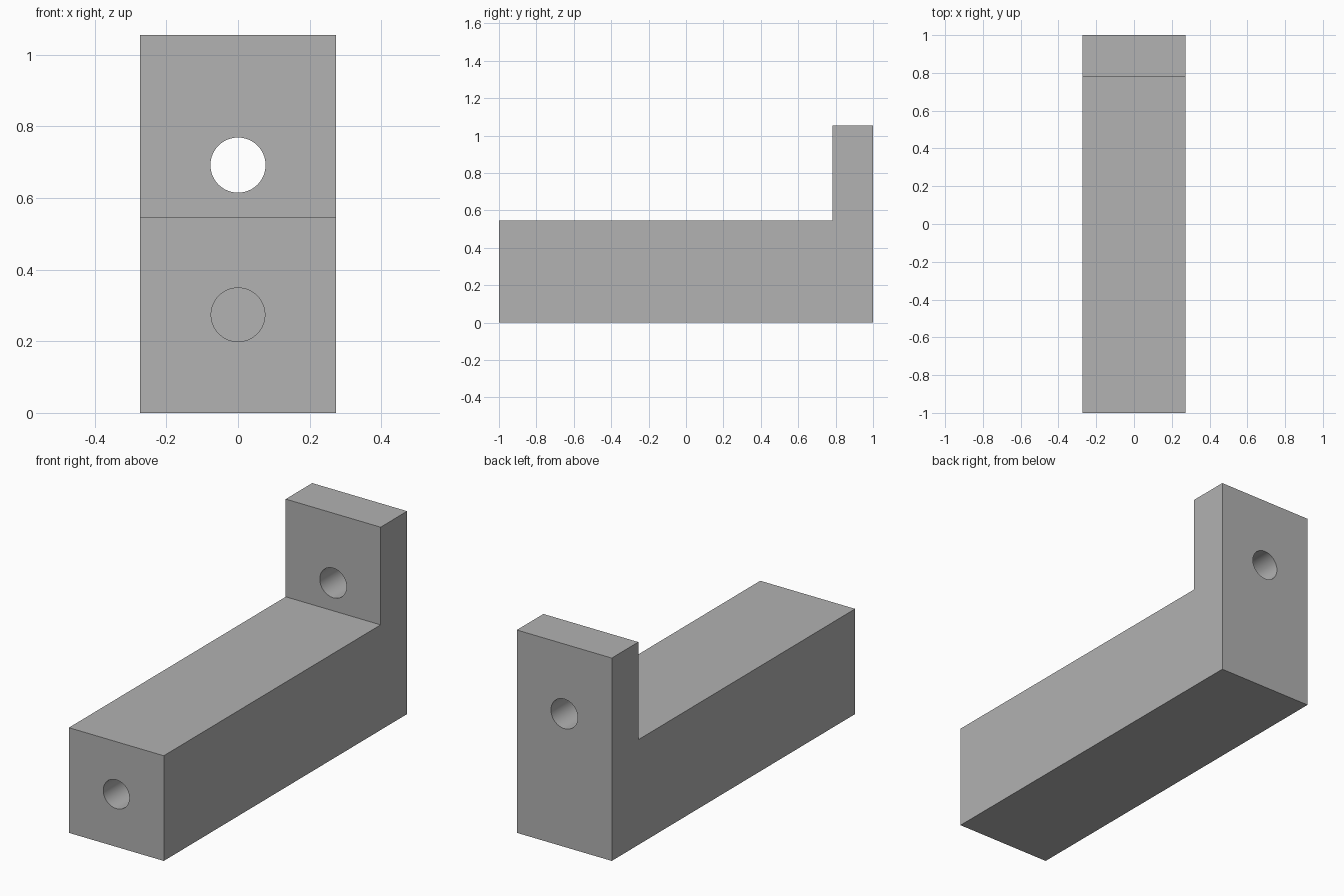
import bpy
import bmesh
import math

cube = bpy.data.objects.get("Cube")
if cube:
    bpy.data.objects.remove(cube, do_unlink=True)

HALF_WIDTH = 0.273
STEP_Z, TOP_Z, FLANGE_Y = 0.547, 1.055, 0.782

grey = bpy.data.materials.new("plain grey")
grey.use_nodes = True
colour = (0.445, 0.445, 0.445, 1)
grey.diffuse_color = colour
grey.node_tree.nodes["Principled BSDF"].inputs["Base Color"].default_value = colour


def add_object(name, bm):
    bmesh.ops.recalc_face_normals(bm, faces=bm.faces)
    mesh = bpy.data.meshes.new(name)
    bm.to_mesh(mesh)
    bm.free()
    mesh.materials.append(grey)
    obj = bpy.data.objects.new(name, mesh)
    bpy.context.collection.objects.link(obj)
    return obj


# L-shaped side profile extruded across the width
profile = [(-1, 0), (1, 0), (1, TOP_Z), (FLANGE_Y, TOP_Z),
           (FLANGE_Y, STEP_Z), (-1, STEP_Z)]
bm = bmesh.new()
face = bm.faces.new([bm.verts.new((-HALF_WIDTH, y, z)) for y, z in profile])
extruded = bmesh.ops.extrude_face_region(bm, geom=[face])["geom"]
bmesh.ops.translate(bm, vec=(2 * HALF_WIDTH, 0, 0),
                    verts=[g for g in extruded if isinstance(g, bmesh.types.BMVert)])
bracket = add_object("bracket", bm)


def drill(name, radius, z, y_start, y_end):
    """Cut a round hole running along y."""
    bm = bmesh.new()
    bmesh.ops.create_cone(bm, cap_ends=True, segments=64, radius1=radius,
                          radius2=radius, depth=y_end - y_start)
    for v in bm.verts:
        x, y, h = v.co
        v.co = (x, h + (y_start + y_end) / 2, y + z)
    cutter = add_object(name, bm)
    bpy.ops.object.select_all(action="DESELECT")
    bpy.context.view_layer.objects.active = bracket
    bracket.select_set(True)
    cut = bracket.modifiers.new(name, "BOOLEAN")
    cut.operation = "DIFFERENCE"
    cut.solver = "EXACT"
    cut.object = cutter
    bpy.ops.object.modifier_apply(modifier=cut.name)
    bpy.data.objects.remove(cutter, do_unlink=True)


# Through hole with counterbore in the flange, blind hole in the front end
drill("flange_hole", 0.077, 0.692, 0.7, 1.1)
drill("counterbore", 0.138, 0.692, 0.7, FLANGE_Y + 0.037)
drill("front_blind_hole", 0.075, 0.274, -1.1, -0.5)

bpy.ops.object.shade_smooth_by_angle(angle=math.radians(30))
